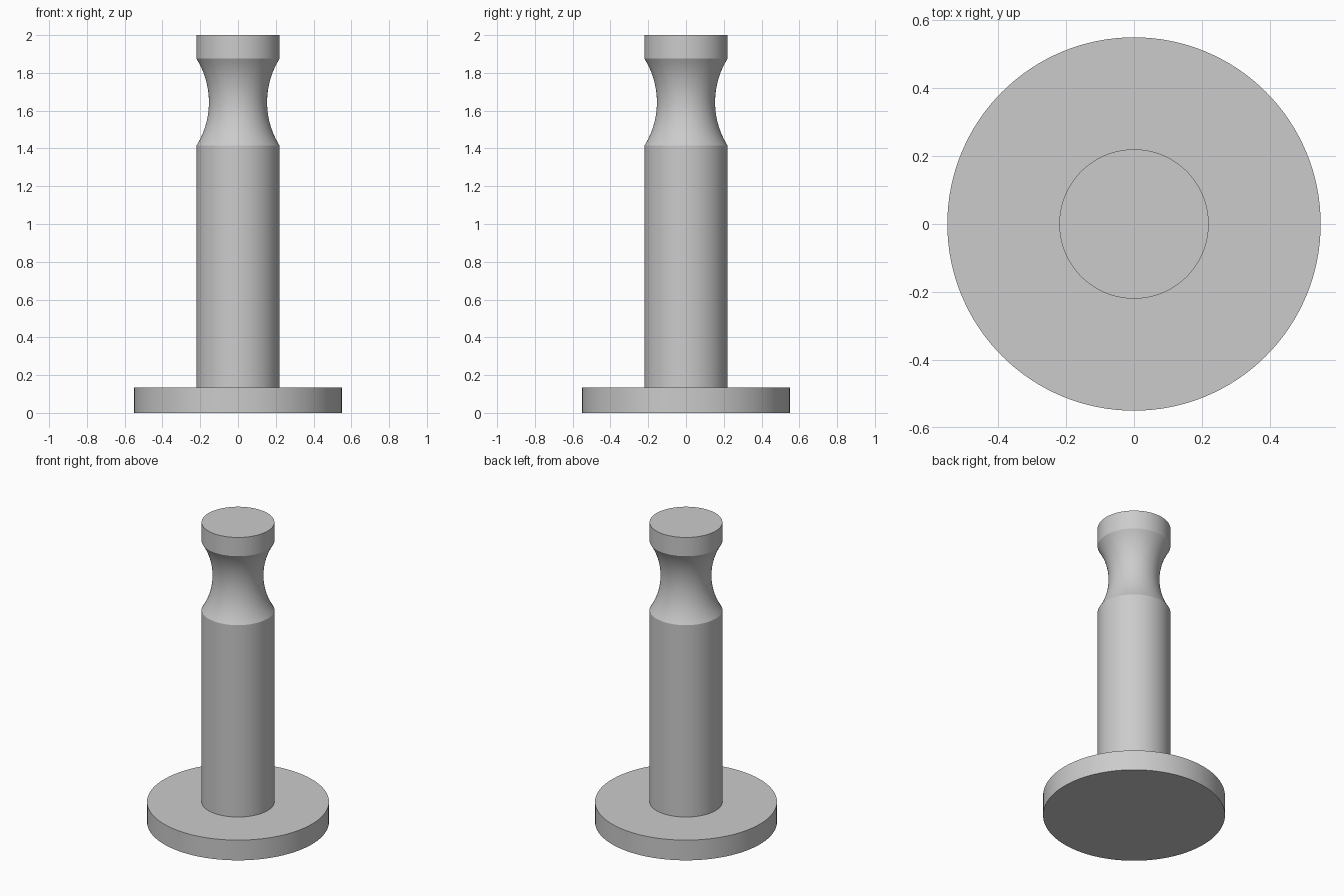
import bpy, bmesh, math

cube = bpy.data.objects.get("Cube")
if cube:
    bpy.data.objects.remove(cube, do_unlink=True)

SEGMENTS = 128
BASE_R, BASE_TOP = 0.55, 0.135
POST_R, POST_TOP = 0.22, 2.0
NECK_LOW, NECK_HIGH, NECK_DEPTH = 1.415, 1.875, 0.066

grey = bpy.data.materials.new("light grey")
grey.use_nodes = True
colour = (0.6, 0.6, 0.6, 1.0)
grey.diffuse_color = colour
grey.node_tree.nodes["Principled BSDF"].inputs["Base Color"].default_value = colour


def neck_arc(steps=24):
    """Circular groove profile from the lower to the upper neck edge."""
    half = (NECK_HIGH - NECK_LOW) / 2
    radius = (half ** 2 + NECK_DEPTH ** 2) / (2 * NECK_DEPTH)
    centre_r = POST_R - NECK_DEPTH + radius
    centre_z = (NECK_LOW + NECK_HIGH) / 2
    sweep = math.asin(half / radius)
    angles = [sweep * (2 * i / steps - 1) for i in range(steps + 1)]
    return [(centre_r - radius * math.cos(a), centre_z + radius * math.sin(a))
            for a in angles]


# One continuous outline: base disc, shaft, concave neck, flat head
profile = [(0, 0), (BASE_R, 0), (BASE_R, BASE_TOP), (POST_R, BASE_TOP),
           *neck_arc(), (POST_R, POST_TOP), (0, POST_TOP)]

bm = bmesh.new()
verts = [bm.verts.new((r, 0, z)) for r, z in profile]
edges = [bm.edges.new(pair) for pair in zip(verts, verts[1:])]
bmesh.ops.spin(bm, geom=verts + edges, cent=(0, 0, 0), axis=(0, 0, 1),
               angle=math.tau, steps=SEGMENTS, use_merge=True)
bmesh.ops.remove_doubles(bm, verts=bm.verts[:], dist=1e-5)
bmesh.ops.recalc_face_normals(bm, faces=bm.faces[:])

mesh = bpy.data.meshes.new("grooved_post")
bm.to_mesh(mesh)
bm.free()
mesh.materials.append(grey)
post = bpy.data.objects.new("grooved_post", mesh)
bpy.context.collection.objects.link(post)

# Smooth curved walls, crisp rims
bpy.ops.object.select_all(action="DESELECT")
post.select_set(True)
bpy.context.view_layer.objects.active = post
bpy.ops.object.shade_smooth_by_angle(angle=math.radians(20))
